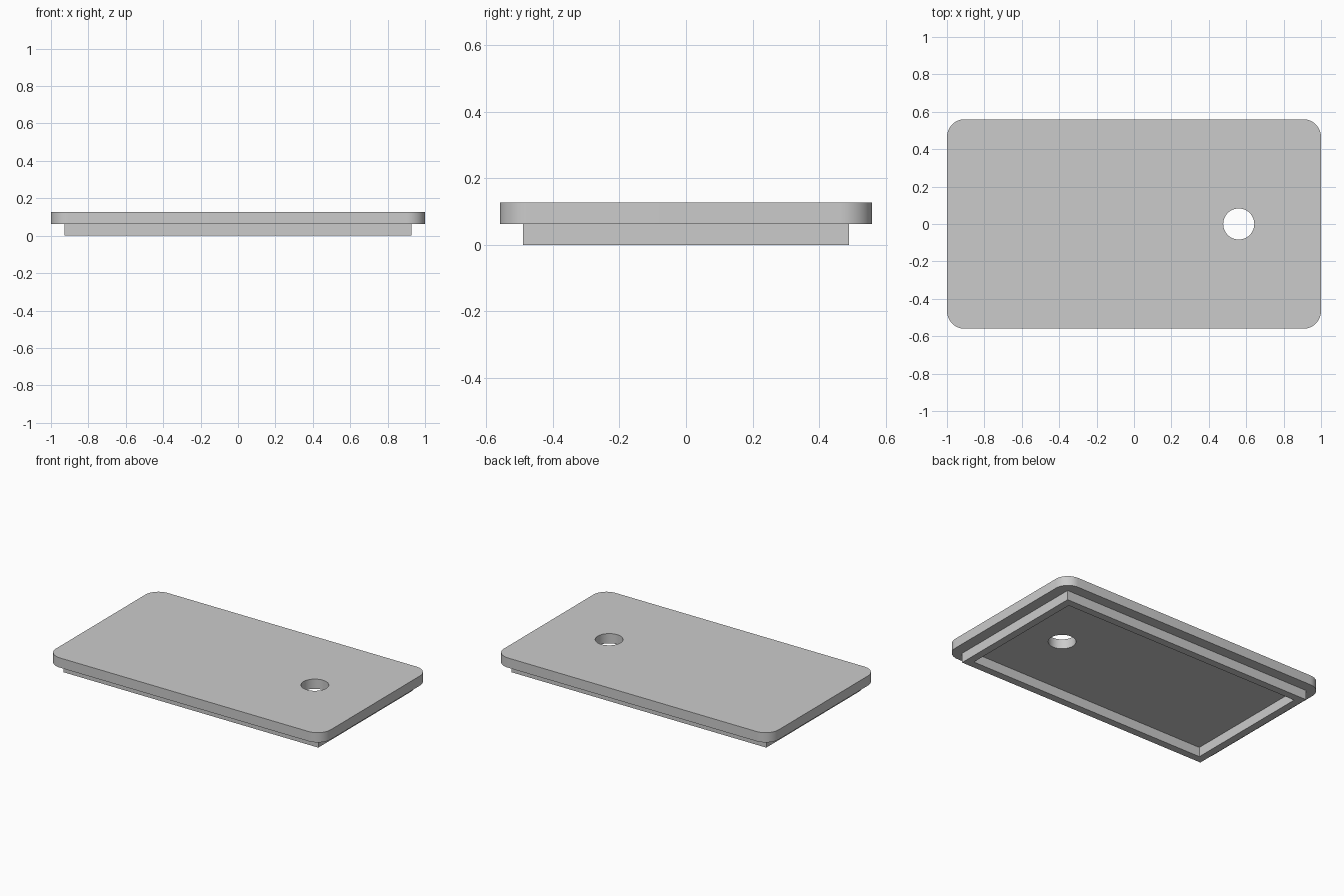
import bpy
import bmesh
from math import cos, sin, pi, radians

# Remove the default cube
cube = bpy.data.objects.get("Cube")
if cube:
    bpy.data.objects.remove(cube, do_unlink=True)

# Single light grey material
grey = bpy.data.materials.new("light_grey")
grey.use_nodes = True
colour = (0.6, 0.6, 0.6, 1.0)
grey.diffuse_color = colour
grey.node_tree.nodes["Principled BSDF"].inputs["Base Color"].default_value = colour


def rectangle(hx, hy):
    return [(hx, hy), (-hx, hy), (-hx, -hy), (hx, -hy)]


def rounded_rectangle(hx, hy, radius, steps=12):
    points = []
    for i, (sx, sy) in enumerate(rectangle(1, 1)):
        for k in range(steps + 1):
            a = (i + k / steps) * pi / 2
            points.append((sx * (hx - radius) + radius * cos(a),
                           sy * (hy - radius) + radius * sin(a)))
    return points


def circle(cx, cy, radius, steps=64):
    return [(cx + radius * cos(2 * pi * k / steps),
             cy + radius * sin(2 * pi * k / steps)) for k in range(steps)]


def extruded_part(name, outline, hole, bottom, top):
    """Fill between an outline and a hole, then extrude upwards."""
    bm = bmesh.new()
    edges = []
    for loop in (outline, hole):
        verts = [bm.verts.new((x, y, bottom)) for x, y in loop]
        edges += [bm.edges.new((v, verts[i - 1])) for i, v in enumerate(verts)]
    bmesh.ops.triangle_fill(bm, edges=edges, use_beauty=True, use_dissolve=False)
    result = bmesh.ops.extrude_face_region(bm, geom=bm.faces[:], use_keep_orig=True)
    raised = [g for g in result["geom"] if isinstance(g, bmesh.types.BMVert)]
    bmesh.ops.translate(bm, verts=raised, vec=(0, 0, top - bottom))
    bmesh.ops.recalc_face_normals(bm, faces=bm.faces[:])
    mesh = bpy.data.meshes.new(name)
    bm.to_mesh(mesh)
    bm.free()
    mesh.materials.append(grey)
    obj = bpy.data.objects.new(name, mesh)
    bpy.context.collection.objects.link(obj)
    bpy.ops.object.select_all(action="DESELECT")
    obj.select_set(True)
    bpy.context.view_layer.objects.active = obj
    bpy.ops.object.shade_smooth_by_angle(angle=radians(30))
    return obj


seam, height = 0.063, 0.127
rim_x, rim_y, wall = 0.928, 0.49, 0.05

# Rounded cover plate with a round through hole
extruded_part("cover_plate", rounded_rectangle(1.0, 0.56, 0.095),
              circle(0.56, 0, 0.083), seam, height)

# Square-cornered locating rim under the plate
extruded_part("locating_rim", rectangle(rim_x, rim_y),
              rectangle(rim_x - wall, rim_y - wall), 0, seam)
